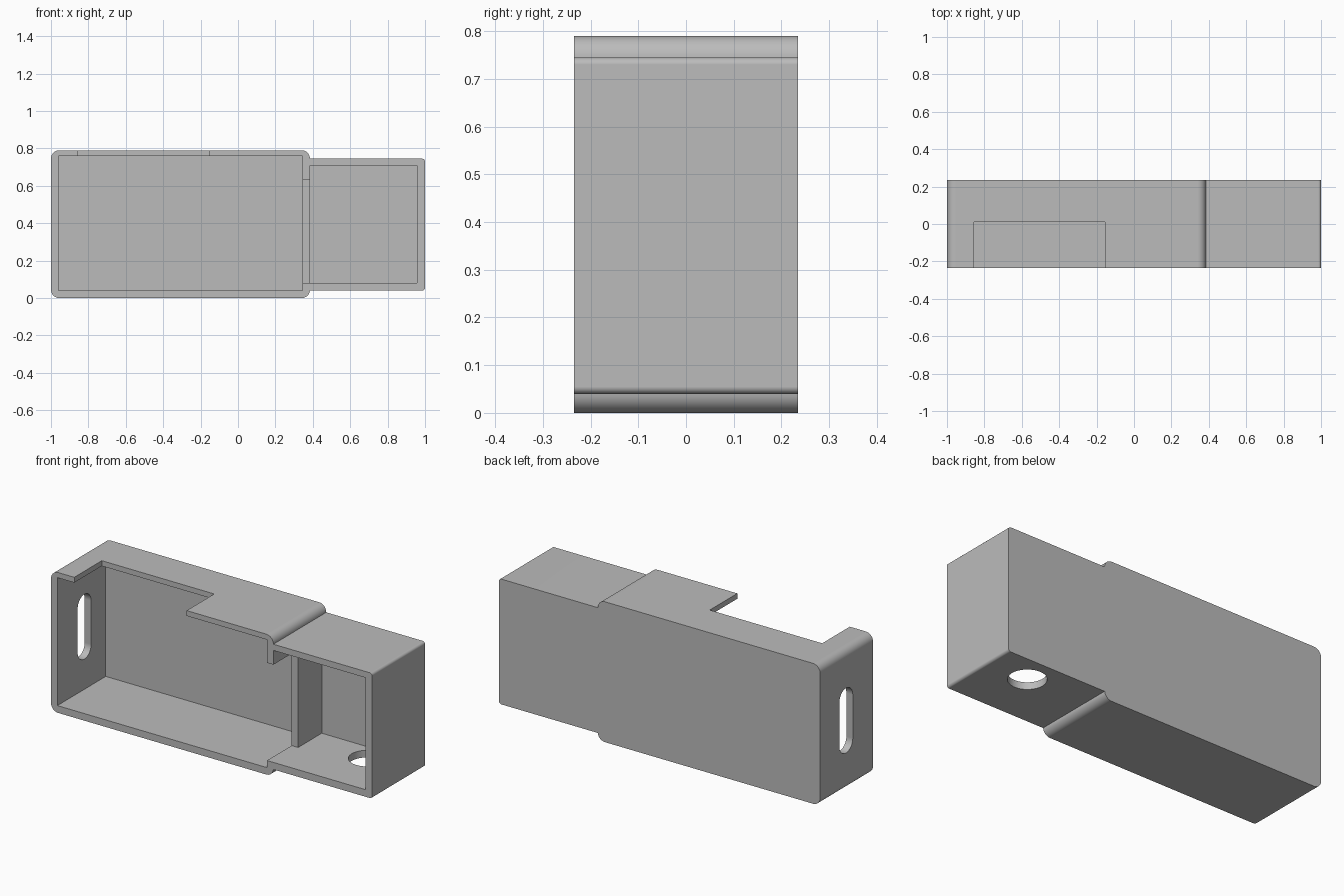
import bpy, bmesh, math
from mathutils import Vector

cube = bpy.data.objects.get("Cube")
if cube:
    bpy.data.objects.remove(cube, do_unlink=True)

FRONT, BACK = -0.235, 0.235
INNER_BACK = 0.195

grey = bpy.data.materials.new("plain grey")
grey.use_nodes = True
colour = (0.5, 0.5, 0.5, 1)
grey.diffuse_color = colour
grey.node_tree.nodes["Principled BSDF"].inputs["Base Color"].default_value = colour


def arc(cx, cz, r, start, end, steps=10):
    """Points on an arc, angles in degrees."""
    angles = [math.radians(start + (end - start) * i / steps) for i in range(steps + 1)]
    return [(cx + r * math.cos(a), cz + r * math.sin(a)) for a in angles]


def prism(name, points, offset, place):
    """Extrude a flat outline; place maps its two coordinates to 3D."""
    bm = bmesh.new()
    face = bm.faces.new([bm.verts.new(place(*p)) for p in points])
    new = bmesh.ops.extrude_face_region(bm, geom=[face])["geom"]
    bmesh.ops.translate(bm, vec=Vector(offset),
                        verts=[v for v in new if isinstance(v, bmesh.types.BMVert)])
    bmesh.ops.recalc_face_normals(bm, faces=bm.faces)
    mesh = bpy.data.meshes.new(name)
    bm.to_mesh(mesh)
    bm.free()
    obj = bpy.data.objects.new(name, mesh)
    obj.data.materials.append(grey)
    bpy.context.collection.objects.link(obj)
    return obj


def box(name, x0, x1, y0, y1, z0, z1):
    return prism(name, [(x0, z0), (x1, z0), (x1, z1), (x0, z1)], (0, y1 - y0, 0),
                 lambda x, z: (x, y0, z))


# Outer shell: large rounded compartment stepping down to a smaller one
big, small = 0.045, 0.015
outline = (arc(-1 + big, big, big, 180, 270)
           + arc(0.385 - big, big, big, 270, 355)
           + [(0.385, 0.04)]
           + arc(1 - small, 0.04 + small, small, 270, 360, 5)
           + arc(1 - small, 0.745 - small, small, 0, 90, 5)
           + arc(0.385 - big, 0.79 - big, big, 0, 90)
           + arc(-1 + big, 0.79 - big, big, 90, 180))
case = prism("open_case", outline, (0, BACK - FRONT, 0), lambda x, z: (x, FRONT, z))

# Cavities and openings
cutters = [
    box("large_cavity", -0.96, 0.345, FRONT - 0.1, INNER_BACK, 0.04, 0.76),
    box("small_cavity", 0.385, 0.957, FRONT - 0.1, INNER_BACK, 0.08, 0.71),
    box("divider_notch", 0.33, 0.4, FRONT - 0.1, -0.015, 0.08, 0.63),
    box("top_notch", -0.855, -0.155, FRONT - 0.1, 0.01, 0.7, 0.9),
    prism("side_slot", arc(0.005, 0.515, 0.06, 0, 180, 16) + arc(0.005, 0.27, 0.06, 180, 360, 16),
          (0.2, 0, 0), lambda y, z: (-1.1, y, z)),
    prism("floor_hole", arc(0.75, 0.08, 0.098, 0, 348.75, 31),
          (0, 0, 0.2), lambda x, y: (x, y, -0.05)),
]

bpy.ops.object.select_all(action='DESELECT')
bpy.context.view_layer.objects.active = case
case.select_set(True)
for cutter in cutters:
    cutter.hide_render = True
    cut = case.modifiers.new(cutter.name, 'BOOLEAN')
    cut.operation = 'DIFFERENCE'
    cut.solver = 'EXACT'
    cut.object = cutter
    bpy.ops.object.modifier_apply(modifier=cut.name)
    bpy.data.objects.remove(cutter, do_unlink=True)

# Smooth the rounded corners while flat walls stay flat
bpy.ops.object.shade_smooth_by_angle(angle=math.radians(30))
weighted = case.modifiers.new("flat walls", 'WEIGHTED_NORMAL')
weighted.keep_sharp = True
